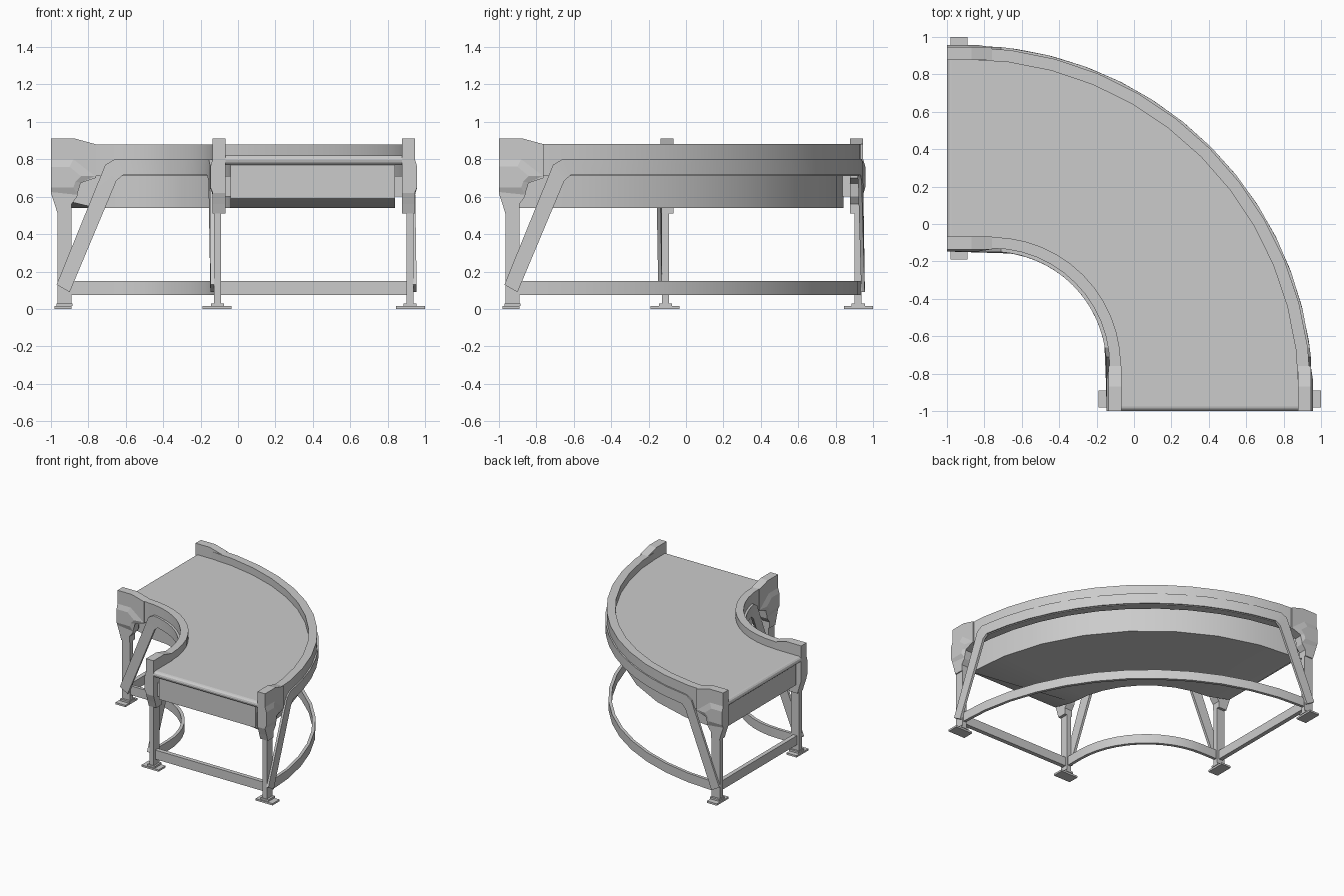
import bpy, bmesh, math

if "Cube" in bpy.data.objects:
    bpy.data.objects.remove(bpy.data.objects["Cube"])

IN_C, OUT_C = -0.76, -0.90      # bend centres (on the x = y diagonal)


def make(name, verts, faces, smooth=False):
    me = bpy.data.meshes.new(name)
    me.from_pydata(verts, [], faces)
    bm = bmesh.new()
    bm.from_mesh(me)
    bmesh.ops.recalc_face_normals(bm, faces=bm.faces)
    bm.to_mesh(me)
    bm.free()
    ob = bpy.data.objects.new(name, me)
    bpy.context.collection.objects.link(ob)
    if smooth:
        bpy.context.view_layer.objects.active = ob
        bpy.ops.object.select_all(action='DESELECT')
        ob.select_set(True)
        bpy.ops.object.shade_smooth_by_angle(angle=math.radians(28))
    return ob


def bend_line(c, r, z, head, x0, n):
    """Line that runs along +x, turns 90 degrees and runs to -y."""
    t0 = math.asin(max(0, (x0 - c) / r))
    pts = [(x, c + math.sqrt(r * r - max(0, x - c) ** 2), hz) for x, hz in head]
    tail = [(y, x, z_) for x, y, z_ in reversed(pts)]
    for i in range(n + 1):
        t = t0 + (math.pi / 2 - 2 * t0) * i / n
        pts.append((c + r * math.sin(t), c + r * math.cos(t), z))
    return pts + tail


def loft(name, lines, n=12, smooth=True):
    """Skin a closed section whose corners follow bend lines."""
    rows = [bend_line(*l, n) for l in lines]
    m, k = len(rows[0]), len(rows)
    verts = [p for row in rows for p in row]
    faces = [(a * m + i, a * m + i + 1, (a + 1) % k * m + i + 1, (a + 1) % k * m + i)
             for a in range(k) for i in range(m - 1)]
    faces += [tuple(a * m for a in range(k)), tuple(a * m + m - 1 for a in range(k))]
    return make(name, verts, faces, smooth)


def strip(name, c, r0, r1, z0, z1, end, n=12):
    sec = [(r0, z0), (r1, z0), (r1, z1), (r0, z1)]
    return loft(name, [(c, r, z, [(end, z)], c) for r, z in sec], n)


def prism(name, outline, y0, y1, outline2=None):
    """Extrude an x-z outline along y, at both ends of the conveyor."""
    k = len(outline)
    base = [(x, y0, z) for x, z in outline] + [(x, y1, z) for x, z in outline2 or outline]
    faces = [(i, (i + 1) % k, (i + 1) % k + k, i + k) for i in range(k)]
    faces += [tuple(range(k)), tuple(range(k, 2 * k))]
    make(name + "_left", base, faces)
    make(name + "_front", [(y, x, z) for x, y, z in base], faces)


def box(name, x0, x1, y0, y1, z0, z1):
    prism(name, [(x0, z0), (x1, z0), (x1, z1), (x0, z1)], y0, y1)


# Belt with rounded ends
loft("belt", [(IN_C, 0.68, z, [(-0.975, z)], IN_C) for z in (0.77, 0.82)] +
     [(OUT_C, 1.79, z, [(-0.975, z)], OUT_C) for z in (0.82, 0.77)])
roll = [(-0.975 + 0.025 * math.cos(a * math.pi / 6), 0.795 + 0.025 * math.sin(a * math.pi / 6))
        for a in range(12)]
prism("belt_end_roller", roll, -0.075, 0.885)

# Belly pan under the belt, chamfered at the ends
loft("belly_pan", [(IN_C, 0.72, 0.775, [(-0.97, 0.775)], IN_C),
                   (IN_C, 0.72, 0.54, [(-0.97, 0.59)], IN_C),
                   (OUT_C, 1.74, 0.54, [(-0.97, 0.59)], OUT_C),
                   (OUT_C, 1.74, 0.775, [(-0.97, 0.775)], OUT_C)], n=8)

# Side rails and lower tie beams
strip("inner_rail", IN_C, 0.63, 0.69, 0.71, 0.88, -0.998)
strip("outer_rail", OUT_C, 1.78, 1.845, 0.71, 0.88, -0.998)
strip("inner_lower_beam", IN_C, 0.637, 0.662, 0.075, 0.15, -0.93)
strip("outer_lower_beam", OUT_C, 1.808, 1.832, 0.075, 0.15, -0.93)

# Braces: rise from the feet, then follow the rails
for name, c, r0, r1 in (("inner_brace", IN_C, 0.612, 0.632), ("outer_brace", OUT_C, 1.836, 1.855)):
    top = (0.80, [(-0.97, 0.13), (-0.71, 0.77)], -0.66)
    low = (0.715, [(-0.90, 0.09), (-0.65, 0.685)], -0.615)
    loft(name, [(c, r0, *low), (c, r1, *low), (c, r1, *top), (c, r0, *top)])

# Supports at each end of both rails
plate = [(-1, 0.91), (-0.87, 0.91), (-0.76, 0.88), (-0.76, 0.70), (-0.85, 0.67), (-0.86, 0.60),
         (-0.89, 0.56), (-0.89, 0.51), (-0.965, 0.51), (-0.98, 0.56), (-1, 0.62)]
bulge = [(-1, 0.80), (-0.88, 0.80), (-0.765, 0.71), (-0.84, 0.675), (-0.86, 0.61), (-1, 0.625)]
bulge_top = [(-1, 0.76), (-0.90, 0.76), (-0.84, 0.71), (-0.87, 0.68), (-0.88, 0.65), (-1, 0.65)]
for side, a, s in (("outer", 0.88, 1), ("inner", -0.07, -1)):
    def span(u, v):
        return sorted((a + s * u, a + s * v))
    prism(side + "_end_plate", plate, a - s * 0.003, a + s * 0.066)
    prism(side + "_plate_bulge", bulge, a + s * 0.066, a + s * 0.078, bulge_top)
    box(side + "_leg", -0.965, -0.89, *span(0.02, 0.058), 0.01, 0.53)
    box(side + "_foot", -0.98, -0.89, *span(-0.035, 0.12), 0.0, 0.015)
    box(side + "_foot_collar", -0.97, -0.885, *span(0.005, 0.075), 0.015, 0.03)
    box(side + "_pan_bracket", -0.95, -0.87, *span(-0.045, 0.02), 0.60, 0.71)

# Cross beam joining the two legs at each end
box("end_cross_beam", -0.945, -0.91, -0.10, 0.91, 0.075, 0.15)
